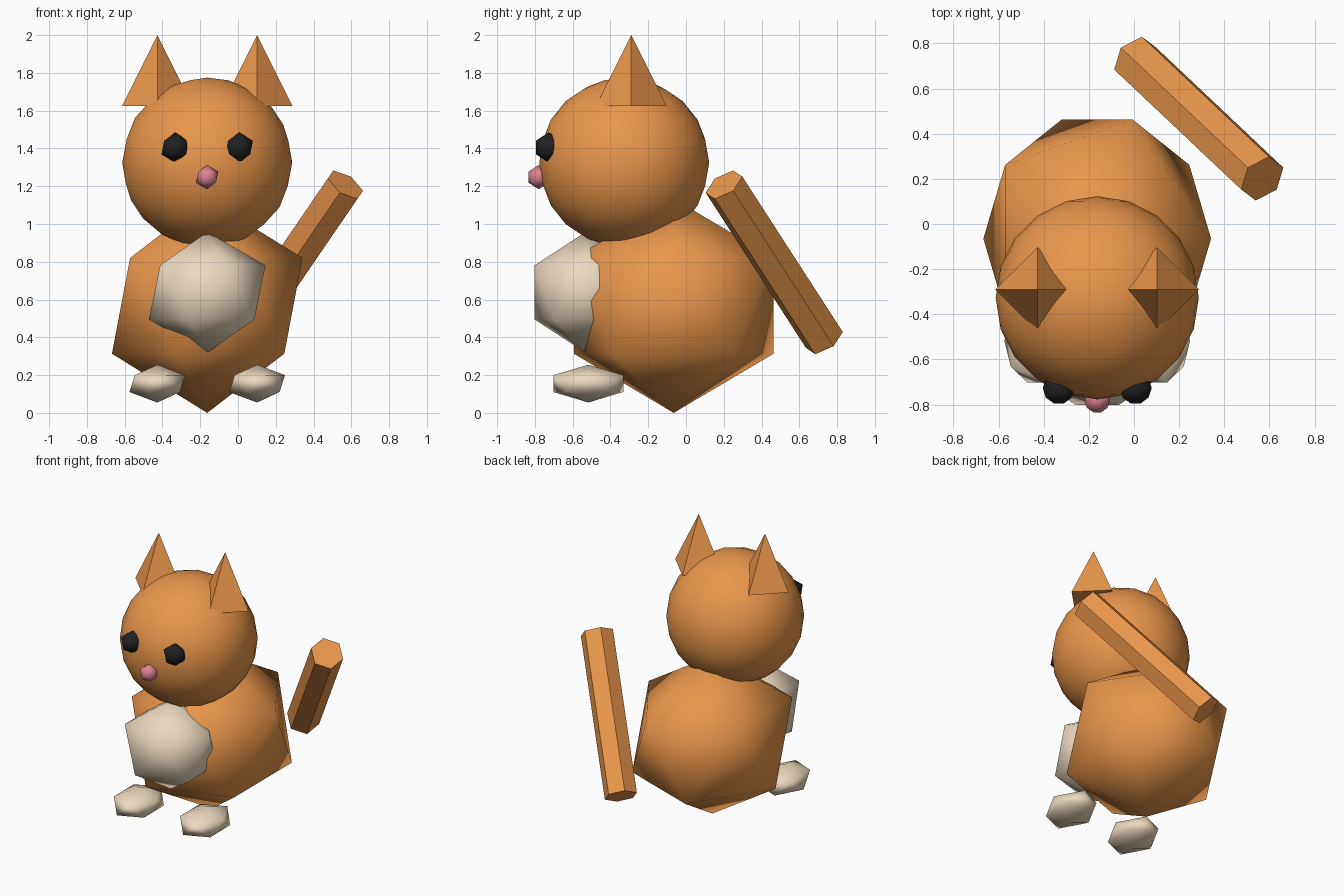
import bpy

if "Cube" in bpy.data.objects:
    bpy.data.objects.remove(bpy.data.objects["Cube"])

CX = -0.163  # the animal's own mirror plane


def material(name, rgb):
    m = bpy.data.materials.new(name)
    m.diffuse_color = (*rgb, 1)
    m.use_nodes = True
    m.node_tree.nodes["Principled BSDF"].inputs["Base Color"].default_value = m.diffuse_color
    return m


ORANGE = material("orange_fur", (0.83, 0.31, 0.07))
CREAM = material("cream_fur", (0.84, 0.70, 0.52))
BLACK = material("eye_black", (0.015, 0.015, 0.015))
PINK = material("nose_pink", (0.72, 0.22, 0.28))


def finish(name, mat):
    ob = bpy.context.object
    ob.name = ob.data.name = name
    ob.data.materials.append(mat)
    return ob


def ball(name, loc, size, mat, sub=1):
    """Smooth-shaded low-poly ball with radii given per axis."""
    bpy.ops.mesh.primitive_ico_sphere_add(subdivisions=sub, radius=1, location=loc)
    ob = finish(name, mat)
    ob.scale = size
    bpy.ops.object.shade_smooth()
    return ob


# Body, chest patch, head and nose
ball("body", (CX, -0.065, 0.567), (0.564, 0.622, 0.567), ORANGE)
ball("chest_patch", (CX, -0.53, 0.638), (0.345, 0.32, 0.32), CREAM)
ball("head", (CX, -0.327, 1.325), (0.45, 0.45, 0.45), ORANGE, 3)
ball("nose", (CX, -0.78, 1.248), (0.064, 0.064, 0.064), PINK)

# Paired parts on both sides
for side, s in (("left", -1), ("right", 1)):
    ball(f"{side}_paw", (CX + s * 0.264, -0.517, 0.155), (0.165, 0.218, 0.1), CREAM)
    ball(f"{side}_eye", (CX + s * 0.17, -0.727, 1.405), (0.08, 0.08, 0.08), BLACK)
    bpy.ops.mesh.primitive_cone_add(vertices=4, radius1=0.187, radius2=0, depth=0.374,
                                    location=(CX + s * 0.264, -0.29, 1.813))
    finish(f"{side}_ear", ORANGE)

# Straight six-sided tail, tilted sideways
bpy.ops.mesh.primitive_cylinder_add(vertices=6, radius=0.11, depth=1.13,
                                    location=(0.287, 0.467, 0.797),
                                    rotation=(0.49, 0.6, 0))
finish("tail", ORANGE)
